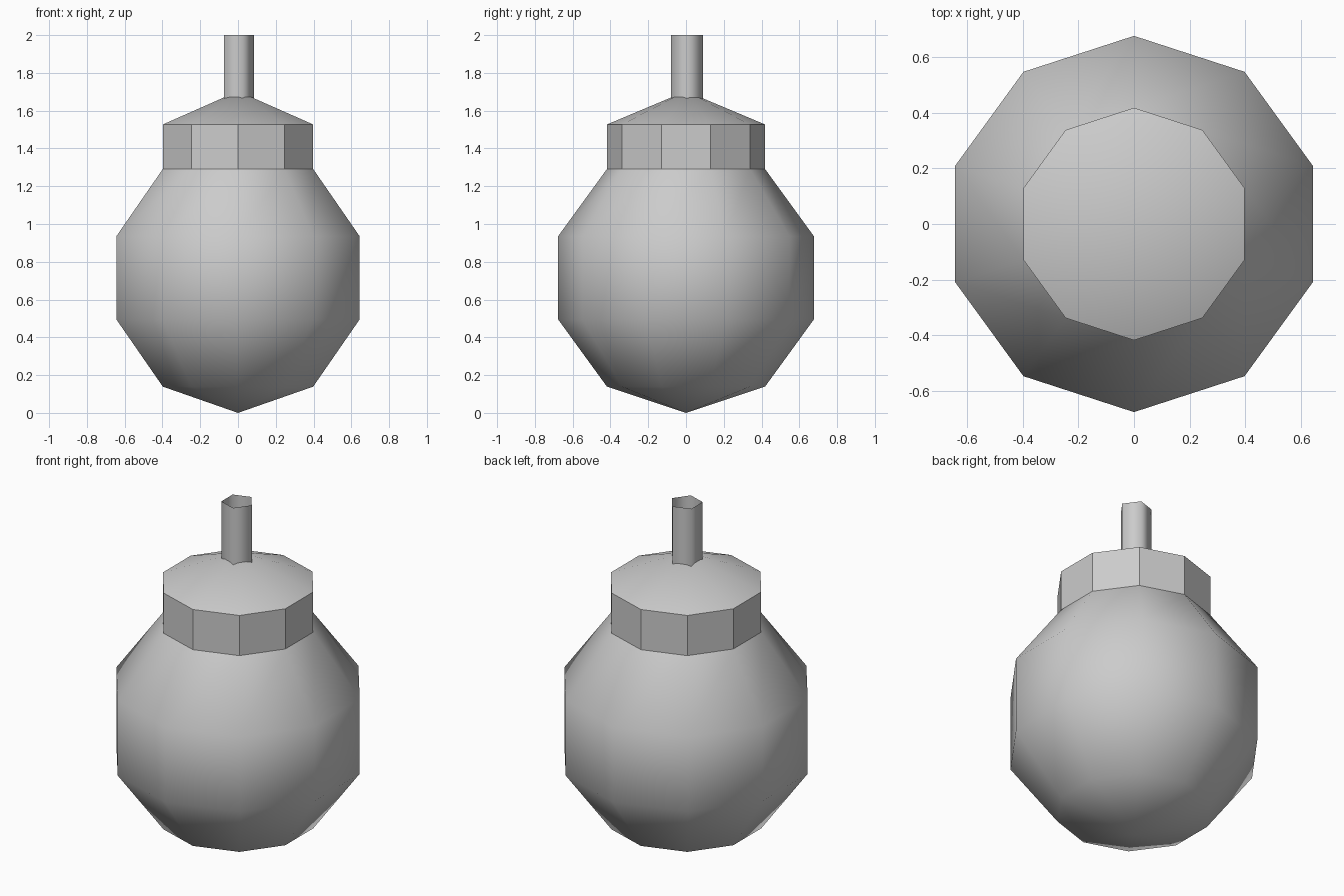
import bpy, bmesh, math

cube = bpy.data.objects.get("Cube")
if cube:
    bpy.data.objects.remove(cube)

SIDES = 10
RADIUS, CENTRE = 0.712, 0.715
RING = math.radians(36)

grey = bpy.data.materials.new("plain_grey")
grey.use_nodes = True
grey.diffuse_color = (0.6, 0.6, 0.6, 1)
grey.node_tree.nodes["Principled BSDF"].inputs["Base Color"].default_value = (0.6, 0.6, 0.6, 1)


def lathe(name, profile, sides, turn, smooth, offset=(0, 0, 0)):
    """Revolve (radius, height) points about z; radius 0 makes a pole."""
    bm = bmesh.new()
    rings = []
    for r, z in profile:
        if r == 0:
            rings.append([bm.verts.new((0, 0, z))] * sides)
        else:
            angles = [turn + math.tau * i / sides for i in range(sides)]
            rings.append([bm.verts.new((r * math.cos(a), r * math.sin(a), z)) for a in angles])
    for low, high in zip(rings, rings[1:]):
        for i in range(sides):
            j = (i + 1) % sides
            corners = dict.fromkeys((low[i], low[j], high[j], high[i]))
            face = bm.faces.new(list(corners))
            face.smooth = smooth(face)
    bm.normal_update()
    mesh = bpy.data.meshes.new(name)
    bm.to_mesh(mesh)
    bm.free()
    mesh.materials.append(grey)
    obj = bpy.data.objects.new(name, mesh)
    obj.location = offset
    bpy.context.collection.objects.link(obj)
    return obj


# Round body: coarse sphere, smooth shaded, open under the cap
body_profile = [(RADIUS * math.sin(k * RING) if k else 0, CENTRE - RADIUS * math.cos(k * RING))
                for k in range(5)]
body_profile[0] = (0, 0)
rim_radius, rim_height = body_profile[-1]
lathe("body", body_profile, SIDES, math.pi / 2, lambda f: True)

# Collar: flat faceted band around the neck
lathe("collar", [(rim_radius, rim_height), (rim_radius, 1.527)], SIDES, math.pi / 2, lambda f: False)

# Lid: shallow smooth cone on the collar
lathe("lid", [(rim_radius, 1.527), (0, 1.703)], SIDES, math.pi / 2, lambda f: True)

# Fuse stem: open five-sided tube
lathe("fuse_stem", [(0.089, 1.6), (0.089, 2.0)], 5, 0, lambda f: True, (-0.003, 0.005, 0))
